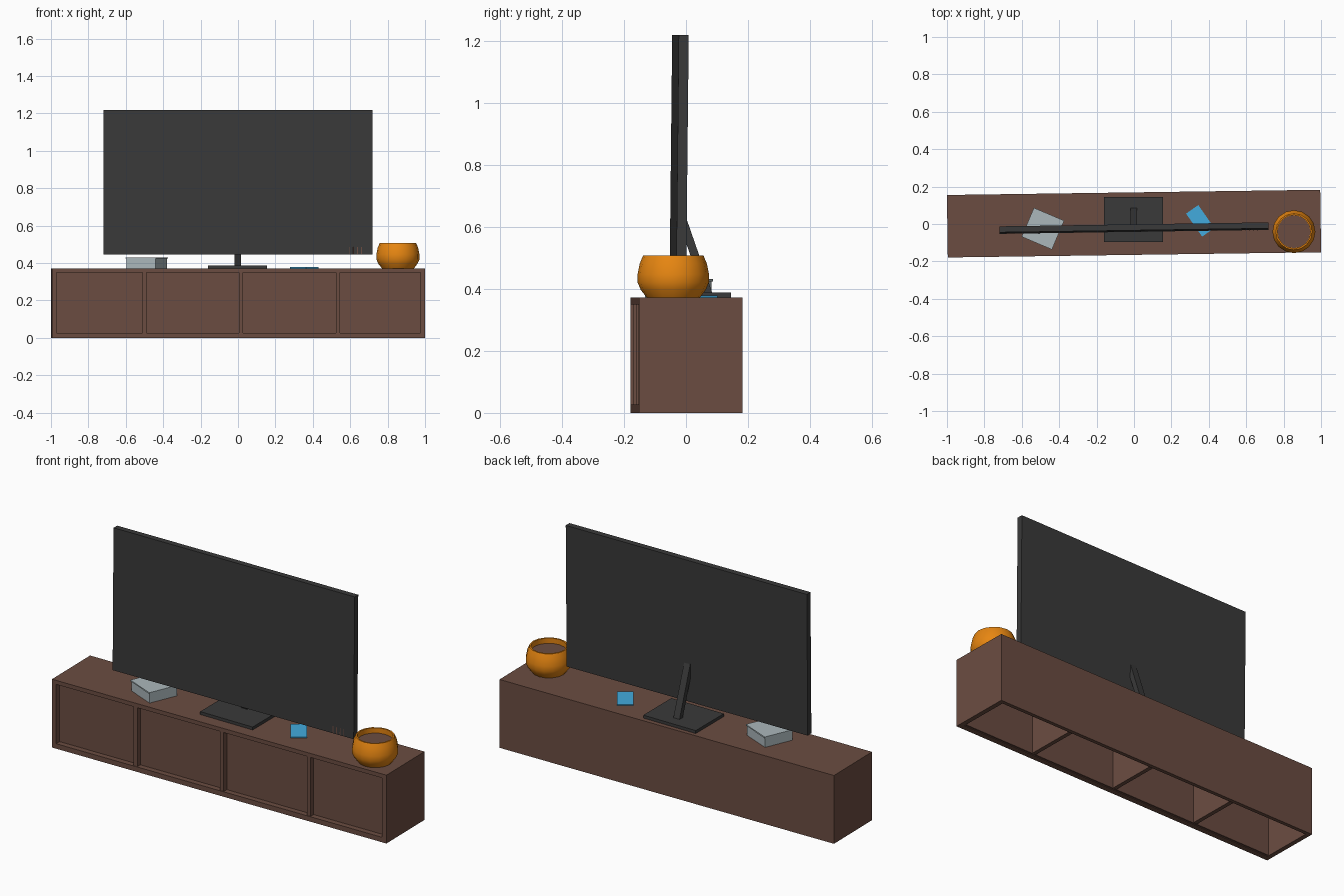
import bpy, bmesh, math
from mathutils import Matrix, Vector

if "Cube" in bpy.data.objects:
    bpy.data.objects.remove(bpy.data.objects["Cube"])


def srgb(r, g, b):
    return tuple(((c + 0.055) / 1.055) ** 2.4 if c > 0.04 else c / 12.92 for c in (r, g, b)) + (1,)


def material(name, *rgb):
    m = bpy.data.materials.new(name)
    m.diffuse_color = srgb(*rgb)
    m.use_nodes = True
    m.node_tree.nodes["Principled BSDF"].inputs["Base Color"].default_value = m.diffuse_color
    return m


BROWN = material("walnut_brown", 0.42, 0.30, 0.255)
BLACK = material("charcoal", 0.225, 0.225, 0.225)
ORANGE = material("orange_glaze", 0.93, 0.54, 0.07)
GREY = material("light_grey", 0.67, 0.72, 0.735)
BLUE = material("sky_blue", 0.26, 0.67, 0.87)


def make(name, bm, mat, matrix=None):
    bmesh.ops.recalc_face_normals(bm, faces=bm.faces)
    me = bpy.data.meshes.new(name)
    bm.to_mesh(me)
    bm.free()
    me.materials.append(mat)
    ob = bpy.data.objects.new(name, me)
    bpy.context.collection.objects.link(ob)
    if matrix:
        ob.matrix_world = matrix
    return ob


def box(name, lo, hi, mat, matrix=None):
    """Box between two corners, placed by an optional matrix."""
    bm = bmesh.new()
    lo, hi = Vector(lo), Vector(hi)
    size = hi - lo
    bmesh.ops.create_cube(bm, size=1, matrix=Matrix.Translation((lo + hi) / 2) @ Matrix.Diagonal((*size, 1)))
    return make(name, bm, mat, matrix)


def place(x, y, z, degrees):
    return Matrix.Translation((x, y, z)) @ Matrix.Rotation(math.radians(degrees), 4, 'Z')


# Cabinet: open below, recessed front panels, turned very slightly
CAB = place(0, 0.002, 0, 0.8)
H, D, W = 0.372, 0.167, 0.998
box("cabinet_top", (-W, -D, H - 0.022), (W, D, H), BROWN, CAB)
box("cabinet_back", (-W, D - 0.02, 0), (W, D, H - 0.022), BROWN, CAB)
box("cabinet_side_left", (-W, -D, 0), (-W + 0.025, D - 0.02, H - 0.022), BROWN, CAB)
box("cabinet_side_right", (W - 0.025, -D, 0), (W, D - 0.02, H - 0.022), BROWN, CAB)
box("cabinet_bottom_rail", (-W + 0.025, -D, 0), (W - 0.025, -D + 0.03, 0.027), BROWN, CAB)
box("cabinet_front_panel", (-W + 0.025, -D + 0.03, 0.003), (W - 0.025, -D + 0.038, H - 0.022), BROWN, CAB)
for i, x in enumerate((-0.502, 0.014, 0.532)):
    box(f"cabinet_divider_{i + 1}", (x - 0.011, -D + 0.003, 0.004), (x + 0.011, D - 0.02, H - 0.022), BROWN, CAB)

# Television: thin slab leaning back a touch
TV = place(0, -0.026, 0.447, 0.85) @ Matrix.Rotation(-0.0105, 4, 'X')
box("screen_panel", (-0.719, -0.016, 0), (0.719, 0.016, 0.772), BLACK, TV)
for i in range(4):
    x = 0.597 + i * 0.021
    box(f"indicator_strip_{i + 1}", (x - 0.002, -0.018, 0.002), (x + 0.002, -0.016, 0.04), BROWN, TV)

# Stand: flat foot and slanted neck
box("stand_foot", (-0.16, -0.097, H), (0.156, 0.145, 0.388), BLACK)
bm = bmesh.new()
profile = [(0.085, 0.386), (-0.012, 0.665), (-0.025, 0.62), (0.057, 0.386)]
face = bm.faces.new([bm.verts.new((-0.02, y, z)) for y, z in profile])
ext = bmesh.ops.extrude_face_region(bm, geom=[face])
bmesh.ops.translate(bm, vec=(0.037, 0, 0), verts=[v for v in ext["geom"] if isinstance(v, bmesh.types.BMVert)])
make("stand_neck", bm, BLACK)
box("stand_post", (-0.02, -0.03, 0.386), (0.017, 0.0, 0.388), BLACK)


# Round bowl on the right with a filled inside
def lathe(name, profile, sides, mat, matrix):
    bm = bmesh.new()
    rings = [[bm.verts.new((r * math.cos(2 * math.pi * k / sides), r * math.sin(2 * math.pi * k / sides), z))
              for k in range(sides)] for r, z in profile]
    for a, b in zip(rings, rings[1:]):
        for k in range(sides):
            n = (k + 1) % sides
            bm.faces.new((a[k], a[n], b[n], b[k]))
    bm.faces.new(rings[0])
    bm.faces.new(rings[-1])
    ob = make(name, bm, mat, matrix)
    for p in ob.data.polygons:
        p.use_smooth = len(p.vertices) == 4
    ob.data.set_sharp_from_angle(angle=math.radians(40))
    return ob


BOWL = place(0.855, -0.041, H, 0)
lathe("bowl", [(0.086, 0), (0.105, 0.025), (0.115, 0.048), (0.115, 0.075), (0.108, 0.11), (0.097, 0.136),
               (0.089, 0.136), (0.09, 0.1)], 16, ORANGE, BOWL)
lathe("bowl_filling", [(0.088, 0.101), (0.088, 0.108)], 16, BROWN, BOWL)

# Grey box with a thin overhanging lid, turned
BOX = place(-0.487, -0.025, H, -23)
box("grey_box_body", (-0.084, -0.08, 0), (0.084, 0.08, 0.052), GREY, BOX)
box("grey_box_lid", (-0.088, -0.084, 0.052), (0.088, 0.084, 0.059), GREY, BOX)

# Small flat blue pad
box("blue_pad", (-0.075, -0.04, 0), (0.075, 0.04, 0.007), BLUE, place(0.354, 0.017, H, -55))
